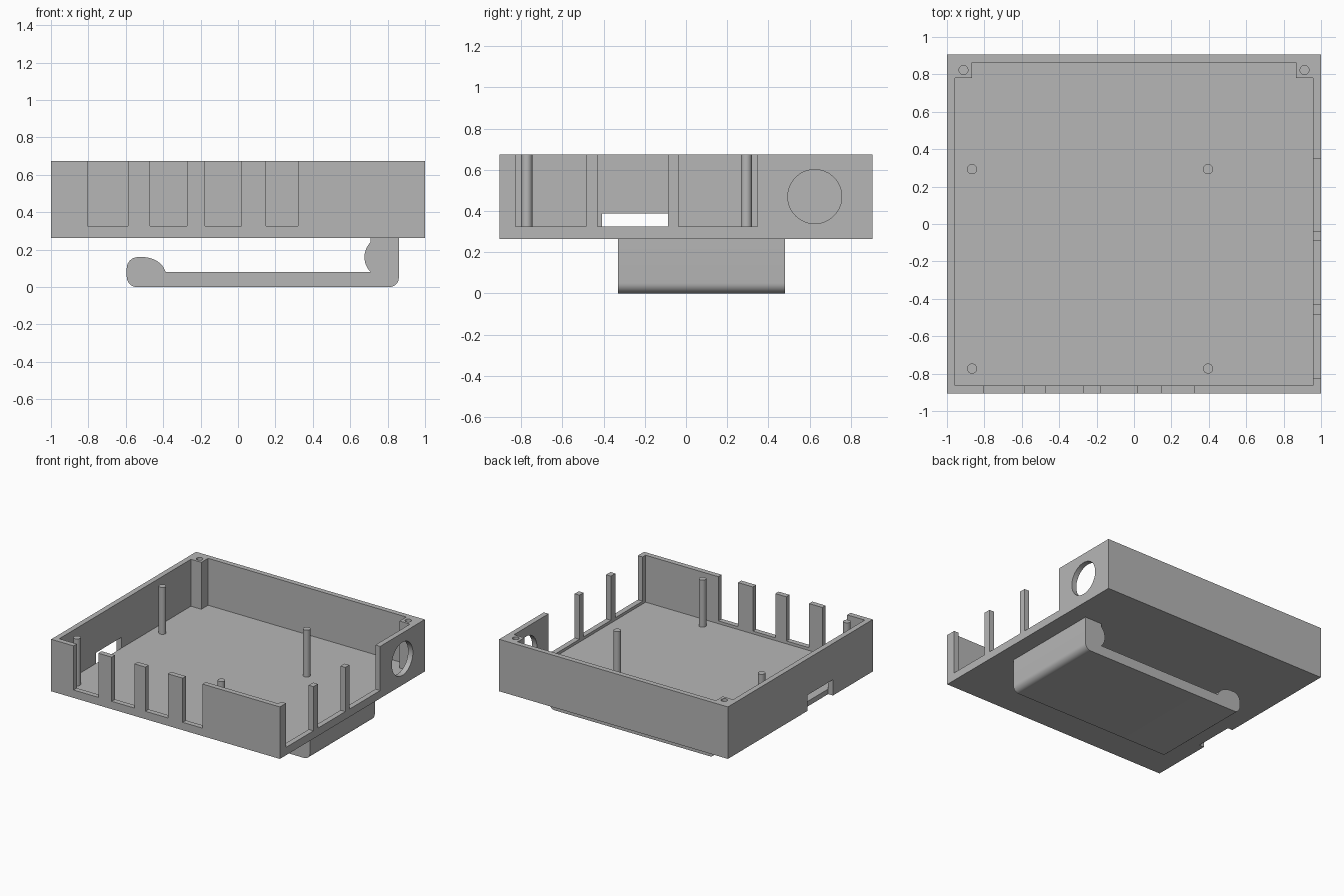
import bpy
import bmesh
from math import cos, sin, radians
from mathutils import Vector

cube = bpy.data.objects.get("Cube")
if cube:
    bpy.data.objects.remove(cube, do_unlink=True)

grey = bpy.data.materials.new("plain grey")
grey.use_nodes = True
grey.diffuse_color = (0.47, 0.47, 0.47, 1)
grey.node_tree.nodes["Principled BSDF"].inputs["Base Color"].default_value = (0.47, 0.47, 0.47, 1)

# Main dimensions
W, D = 1.0, 0.905              # outer half width and half depth
IW, ID = 0.958, 0.864          # inner half width and half depth
BOTTOM, FLOOR, SILL, TOP = 0.263, 0.303, 0.325, 0.674


def prism(name, points, axis, lo, hi):
    """Extrude a 2D outline along an axis; outline uses the other two axes in order."""
    def place(p, t):
        co = list(p)
        co.insert("xyz".index(axis), t)
        return Vector(co)
    bm = bmesh.new()
    base = bm.faces.new([bm.verts.new(place(p, lo)) for p in points])
    geom = bmesh.ops.extrude_face_region(bm, geom=[base])["geom"]
    shift = place((0, 0), hi - lo)
    bmesh.ops.translate(bm, vec=shift, verts=[g for g in geom if isinstance(g, bmesh.types.BMVert)])
    bmesh.ops.recalc_face_normals(bm, faces=bm.faces)
    mesh = bpy.data.meshes.new(name)
    bm.to_mesh(mesh)
    bm.free()
    mesh.materials.append(grey)
    obj = bpy.data.objects.new(name, mesh)
    bpy.context.collection.objects.link(obj)
    return obj


def box(name, x0, x1, y0, y1, z0, z1):
    return prism(name, [(x0, y0), (x1, y0), (x1, y1), (x0, y1)], "z", z0, z1)


def arc(cx, cy, rx, ry, start, end, steps):
    angles = [radians(start + (end - start) * i / steps) for i in range(steps + 1)]
    return [(cx + rx * cos(a), cy + ry * sin(a)) for a in angles]


def circle(cx, cy, r, sides):
    return arc(cx, cy, r, r, 0, 360, sides)[:-1]


def select(obj):
    bpy.ops.object.select_all(action="DESELECT")
    obj.select_set(True)
    bpy.context.view_layer.objects.active = obj


def cut(target, cutter):
    mod = target.modifiers.new("cut", "BOOLEAN")
    mod.operation = "DIFFERENCE"
    mod.solver = "EXACT"
    mod.object = cutter
    select(target)
    bpy.ops.object.modifier_apply(modifier=mod.name)
    bpy.data.objects.remove(cutter, do_unlink=True)


# Open tray, hollowed so that two screw posts remain in the back corners
tray = box("tray", -W, W, -D, D, BOTTOM, TOP)
px, py = 0.867, 0.78
half = [(IW, -ID), (IW, py), (px, py), (px, ID)]
cavity = half + [(-x, y) for x, y in reversed(half)]
cut(tray, prism("cavity", cavity, "z", FLOOR, 1))

# Screw holes in the corner posts
for side in (-1, 1):
    cut(tray, prism("screw_hole", circle(side * 0.912, 0.823, 0.024, 24), "z", 0.4, 1))

# Port openings along the front wall
for x0, x1 in ((-0.805, -0.588), (-0.471, -0.272), (-0.176, 0.02), (0.15, 0.322)):
    cut(tray, box("front_opening", x0, x1, -1.1, -0.82, SILL, 1))

# Port openings and round hole in the left wall
for y0, y1 in ((-0.827, -0.486), (-0.43, -0.088), (-0.037, 0.348)):
    cut(tray, box("side_opening", 0.92, 1.1, y0, y1, SILL, 1))
cut(tray, prism("cable_hole", circle(0.625, 0.47, 0.131, 48), "x", 0.9, 1.1))

# Low slot through the foot of the right wall
cut(tray, box("card_slot", -1.1, -IW, -0.407, -0.087, 0.1, 0.388))

# Slim board pegs
pegs = [prism("board_peg", circle(x, y, 0.027, 24), "z", FLOOR - 0.01, TOP)
        for x in (-0.866, 0.396) for y in (-0.773, 0.293)]

# Hooked clip underneath: outer bend, arm, rounded tip, inner bulge
profile = [(0.86, 0.28)]
profile += arc(0.81, 0.05, 0.05, 0.05, 0, -90, 8)
profile += arc(-0.54, 0.055, 0.055, 0.055, 270, 180, 8)
profile += arc(-0.535, 0.1, 0.06, 0.06, 180, 90, 8)
profile += arc(-0.51, 0.06, 0.125, 0.1, 90, 12, 12)
profile += arc(0.79, 0.16, 0.114, 0.114, 225, 135, 12)
profile += [(0.709, 0.28)]
clip = prism("belt_clip", profile, "y", -0.33, 0.48)

for obj in [tray, clip] + pegs:
    select(obj)
    bpy.ops.object.shade_smooth_by_angle(angle=radians(30))
